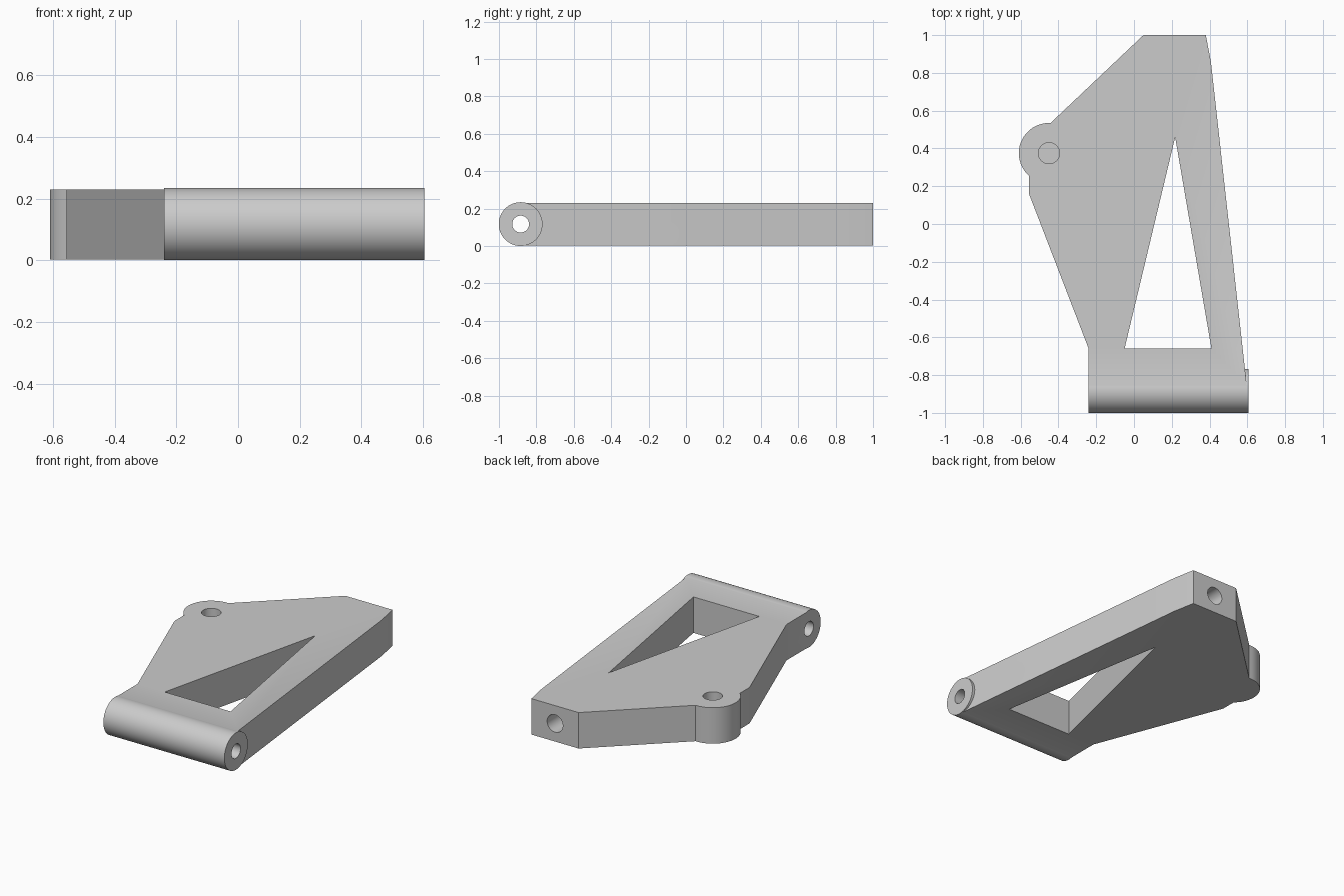
import bpy, bmesh, math
from mathutils import Matrix, Vector

cube = bpy.data.objects.get("Cube")
if cube:
    bpy.data.objects.remove(cube, do_unlink=True)

grey = bpy.data.materials.new("mid grey")
grey.use_nodes = True
colour = (0.6, 0.6, 0.6, 1)
grey.diffuse_color = colour
grey.node_tree.nodes["Principled BSDF"].inputs["Base Color"].default_value = colour


def add_object(name, bm):
    bmesh.ops.recalc_face_normals(bm, faces=bm.faces)
    mesh = bpy.data.meshes.new(name)
    bm.to_mesh(mesh)
    bm.free()
    mesh.materials.append(grey)
    obj = bpy.data.objects.new(name, mesh)
    bpy.context.collection.objects.link(obj)
    return obj


def prism(name, outline, bottom, top):
    bm = bmesh.new()
    face = bm.faces.new([bm.verts.new((x, y, bottom)) for x, y in outline])
    extruded = bmesh.ops.extrude_face_region(bm, geom=[face])["geom"]
    verts = [v for v in extruded if isinstance(v, bmesh.types.BMVert)]
    bmesh.ops.translate(bm, verts=verts, vec=(0, 0, top - bottom))
    return add_object(name, bm)


def rod(name, start, end, radius, sides=48):
    start, end = Vector(start), Vector(end)
    axis = end - start
    turn = axis.to_track_quat('Z', 'Y').to_matrix().to_4x4()
    bm = bmesh.new()
    bmesh.ops.create_cone(bm, cap_ends=True, segments=sides, radius1=radius,
                          radius2=radius, depth=axis.length,
                          matrix=Matrix.Translation((start + end) / 2) @ turn)
    return add_object(name, bm)


def combine(target, tool, operation):
    mod = target.modifiers.new(tool.name, 'BOOLEAN')
    mod.operation, mod.object, mod.solver = operation, tool, 'EXACT'
    bpy.context.view_layer.objects.active = target
    bpy.ops.object.modifier_apply(modifier=mod.name)
    bpy.data.objects.remove(tool, do_unlink=True)


# Plate with a rounded ear on its right edge
low, high = 0.003, 0.23
ear_x, ear_y, ear_r = -0.45, 0.375, 0.16
hinge_y, hinge_z, hinge_r = -0.884, 0.117, 0.117
ear = []
for i in range(17):
    a = math.radians(87 + (228.5 - 87) * i / 16)
    ear.append((ear_x + ear_r * math.cos(a), ear_y + ear_r * math.sin(a)))
outline = [(0.38, 1), (0.05, 1)] + ear + [
    (-0.556, 0.16), (-0.24, -0.66), (-0.24, hinge_y),
    (0.6, hinge_y), (0.407, 0.86)]
bracket = prism("bracket_plate", outline, low, high)

# Hinge barrel along the front edge
barrel = rod("hinge_barrel", (-0.24, hinge_y, hinge_z),
             (0.605, hinge_y, hinge_z), hinge_r, 64)
combine(bracket, barrel, 'UNION')

# Triangular window and the three bores
cutters = [
    prism("window_cutter", [(-0.05, -0.66), (0.41, -0.66), (0.218, 0.46)], -0.1, 0.4),
    rod("hinge_bore", (-0.5, hinge_y, hinge_z), (0.9, hinge_y, hinge_z), 0.045),
    rod("ear_bore", (ear_x, ear_y, 0.08), (ear_x, ear_y, 0.4), 0.056),
    rod("end_bore", (0.215, 0.8, hinge_z), (0.215, 1.2, hinge_z), 0.055),
]
for cutter in cutters:
    combine(bracket, cutter, 'DIFFERENCE')

# Smooth curved walls, crisp corners
bpy.ops.object.select_all(action='DESELECT')
bracket.select_set(True)
bpy.context.view_layer.objects.active = bracket
bpy.ops.object.shade_smooth_by_angle(angle=math.radians(25))
